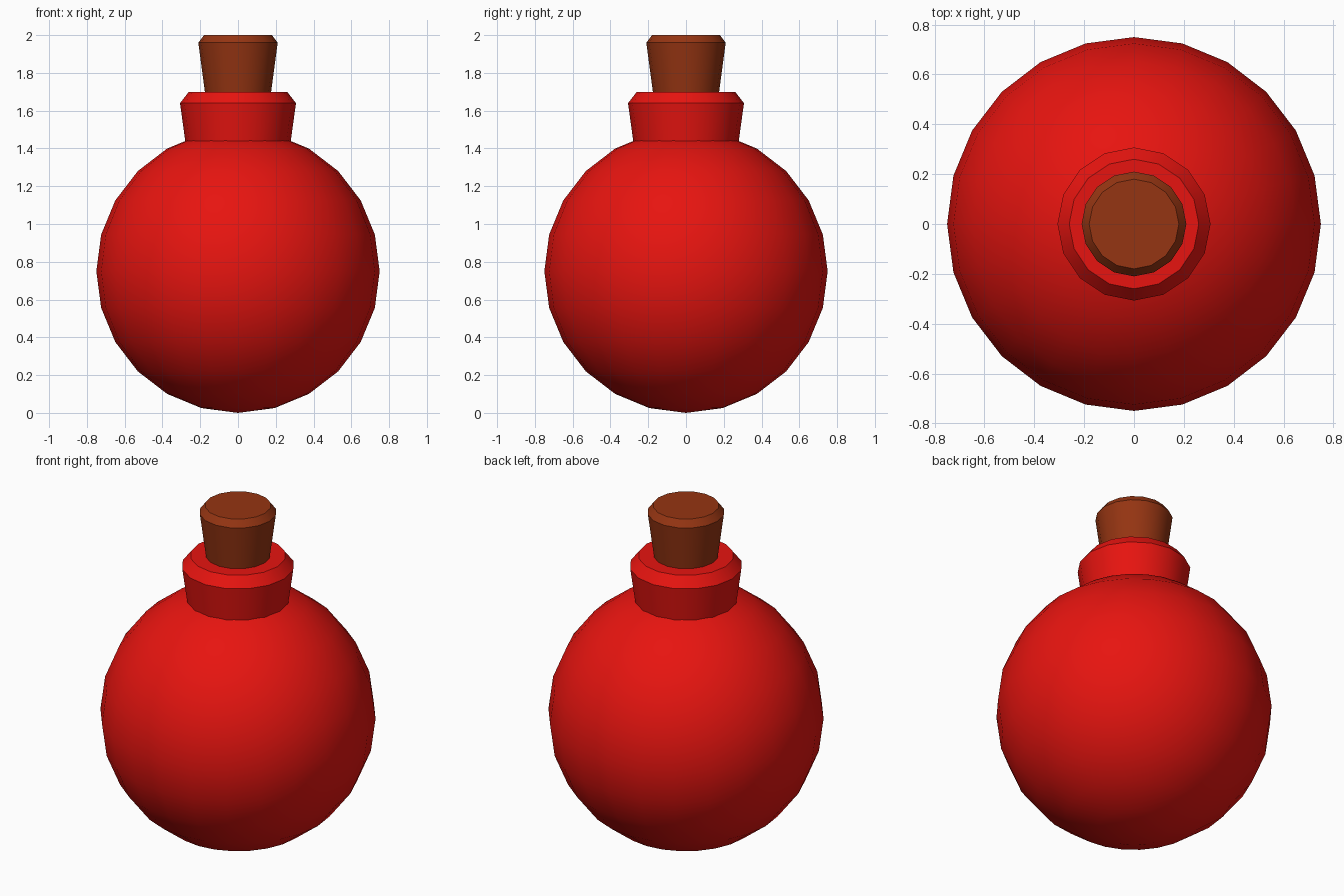
import bpy, bmesh
from math import cos, sin, pi, radians

if "Cube" in bpy.data.objects:
    bpy.data.objects.remove(bpy.data.objects["Cube"])


def material(name, rgb):
    mat = bpy.data.materials.new(name)
    mat.diffuse_color = (*rgb, 1)
    mat.use_nodes = True
    mat.node_tree.nodes["Principled BSDF"].inputs["Base Color"].default_value = mat.diffuse_color
    return mat


def finish(obj, mat):
    obj.data.materials.append(mat)
    bpy.ops.object.select_all(action='DESELECT')
    obj.select_set(True)
    bpy.context.view_layer.objects.active = obj
    bpy.ops.object.shade_smooth_by_angle(angle=radians(30))


def turned(name, profile, sides, mat):
    """Closed solid turned around z from (radius, height) pairs."""
    bm = bmesh.new()
    rings = [[bm.verts.new((r * cos(2 * pi * i / sides), r * sin(2 * pi * i / sides), z))
              for i in range(sides)] for r, z in profile]
    for low, high in zip(rings, rings[1:]):
        for i in range(sides):
            j = (i + 1) % sides
            bm.faces.new((low[i], low[j], high[j], high[i]))
    bm.faces.new(rings[0][::-1])
    bm.faces.new(rings[-1])
    mesh = bpy.data.meshes.new(name)
    bm.to_mesh(mesh)
    bm.free()
    obj = bpy.data.objects.new(name, mesh)
    bpy.context.collection.objects.link(obj)
    finish(obj, mat)


red = material("red_glass", (0.8, 0.007, 0.005))
brown = material("cork_brown", (0.30, 0.035, 0.006))

# Round flask body
bpy.ops.mesh.primitive_uv_sphere_add(segments=24, ring_count=12, radius=0.75,
                                     location=(0, 0, 0.75))
body = bpy.context.object
body.name = "flask_body"
finish(body, red)

# Flared neck with chamfered lip
turned("flask_neck", [(0.278, 1.43), (0.307, 1.64), (0.26, 1.70)], 16, red)

# Tapered cork with chamfered top
turned("cork_stopper", [(0.174, 1.69), (0.21, 1.96), (0.18, 2.0)], 16, brown)
